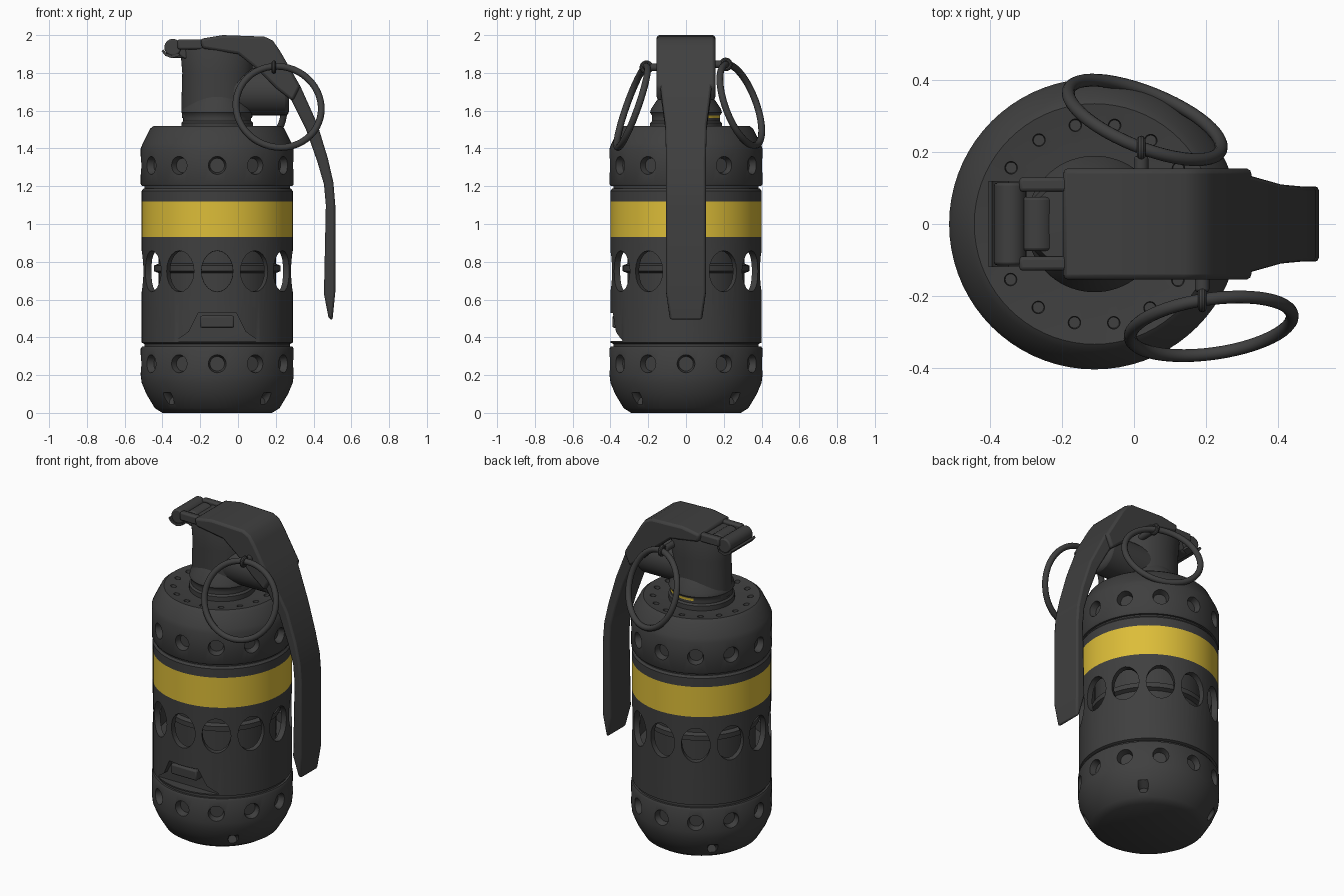
import bpy, bmesh
from math import pi, radians
from mathutils import Matrix, Vector

if "Cube" in bpy.data.objects:
    bpy.data.objects.remove(bpy.data.objects["Cube"])

CX = -0.11  # axis of the canister


def material(name, rgb):
    m = bpy.data.materials.new(name)
    m.use_nodes = True
    m.diffuse_color = (*rgb, 1)
    m.node_tree.nodes["Principled BSDF"].inputs["Base Color"].default_value = (*rgb, 1)
    return m


GREY = material("dark grey", (0.05, 0.05, 0.05))
YELLOW = material("yellow", (0.72, 0.51, 0.04))


def smooth(ob):
    bpy.ops.object.select_all(action='DESELECT')
    ob.select_set(True)
    bpy.context.view_layer.objects.active = ob
    bpy.ops.object.shade_smooth_by_angle(angle=radians(35))


def finish(name, bm, loc=(0, 0, 0), yellow=None, bevel=0):
    bmesh.ops.recalc_face_normals(bm, faces=bm.faces)
    if yellow:
        for f in bm.faces:
            f.material_index = int(yellow(f.calc_center_median()))
    me = bpy.data.meshes.new(name)
    bm.to_mesh(me)
    bm.free()
    me.materials.append(GREY)
    if yellow:
        me.materials.append(YELLOW)
    ob = bpy.data.objects.new(name, me)
    ob.location = loc
    bpy.context.collection.objects.link(ob)
    if bevel:
        mod = ob.modifiers.new("soft edges", 'BEVEL')
        mod.width, mod.segments = bevel, 2
    smooth(ob)
    return ob


def lathe(name, profile, closed=False, yellow=None, steps=72):
    bm = bmesh.new()
    vs = [bm.verts.new((r, 0, z)) for r, z in profile]
    pairs = list(zip(vs, vs[1:])) + ([(vs[-1], vs[0])] if closed else [])
    es = [bm.edges.new(p) for p in pairs]
    bmesh.ops.spin(bm, geom=vs + es, cent=(0, 0, 0), axis=(0, 0, 1),
                   angle=2 * pi, steps=steps)
    bmesh.ops.remove_doubles(bm, verts=bm.verts, dist=0.0005)
    return finish(name, bm, (CX, 0, 0), yellow)


def prism(name, outline, y0, y1, bevel=0):
    bm = bmesh.new()
    f = bm.faces.new([bm.verts.new((x, y0, z)) for x, z in outline])
    ext = bmesh.ops.extrude_face_region(bm, geom=[f])["geom"]
    bmesh.ops.translate(bm, vec=(0, y1 - y0, 0),
                        verts=[g for g in ext if isinstance(g, bmesh.types.BMVert)])
    return finish(name, bm, bevel=bevel)


def box(name, x0, x1, y0, y1, z0, z1, bevel=0.01):
    return prism(name, [(x0, z0), (x1, z0), (x1, z1), (x0, z1)], y0, y1, bevel)


def rod(name, a, b, r, bevel=0.008):
    a, b = Vector(a), Vector(b)
    turn = (b - a).to_track_quat('Z', 'Y').to_matrix().to_4x4()
    bm = bmesh.new()
    bmesh.ops.create_cone(bm, cap_ends=True, segments=28, radius1=r, radius2=r,
                          depth=(b - a).length,
                          matrix=Matrix.Translation((a + b) / 2) @ turn)
    return finish(name, bm, bevel=bevel)


def holes(bm, count, start, radius, z, size, depth, tall=1.0, tilt=90, taper=0.7):
    """Ring of cutter plugs; tilt 90 points outward, 0 points up."""
    for i in range(count):
        m = (Matrix.Rotation(radians(start) + 2 * pi * i / count, 4, 'Z')
             @ Matrix.Translation((0, -radius, z))
             @ Matrix.Rotation(radians(tilt), 4, 'X') @ Matrix.Diagonal((1, tall, 1, 1)))
        bmesh.ops.create_cone(bm, cap_ends=True, segments=20, radius1=size * taper,
                              radius2=size, depth=depth, matrix=m)


def cut(ob, cutter):
    cutter.hide_render = True
    mod = ob.modifiers.new("cut", 'BOOLEAN')
    mod.operation, mod.solver, mod.object = 'DIFFERENCE', 'EXACT', cutter
    bpy.context.view_layer.objects.active = ob
    bpy.ops.object.modifier_apply(modifier="cut")
    bpy.data.objects.remove(cutter)
    smooth(ob)


def cut_holes(ob, *rings):
    bm = bmesh.new()
    for ring in rings:
        holes(bm, **ring)
    cut(ob, finish("hole_cutter", bm, (CX, 0, 0)))


# Canister: base cup, pierced sleeve, inner core and top cap
base = lathe("base_cup", [(0, 0), (.29, 0), (.33, .025), (.375, .1), (.4, .16), (.405, .2),
                          (.405, .34), (.398, .352), (.385, .352), (.385, .38), (0, .38)])
cut_holes(base,
          dict(count=12, start=0, radius=.4, z=.26, size=.055, depth=.07),
          dict(count=4, start=45, radius=.36, z=.075, size=.035, depth=.06, tilt=65))

sleeve = lathe("sleeve", [(.385, .365), (.4, .372), (.4, .93), (.4, 1.12), (.4, 1.175),
                          (.39, 1.188), (.365, 1.188), (.365, .58), (.3, .57), (.3, .365)],
               closed=True,
               yellow=lambda c: .93 < c.z < 1.12 and c.xy.length > .385)
cut_holes(sleeve, dict(count=12, start=0, radius=.4, z=.75, size=.085, depth=.1,
                       tall=1.3, taper=.97))
cut(sleeve, prism("recess_cutter", [(-.33, .38), (.11, .38), (.04, .43), (-.01, .53),
                                    (-.21, .53), (-.26, .43)], -.5, -.335))
box("recess_step", -.2, -.02, -.39, -.32, .45, .515)

lathe("core", [(0, .37), (.31, .37), (.31, .74), (.335, .75), (.335, .78), (.31, .79),
               (.31, 1.18), (0, 1.18)])

cap = lathe("top_cap", [(0, 1.17), (.385, 1.17), (.385, 1.2), (.398, 1.2), (.405, 1.212),
                        (.405, 1.4), (.395, 1.425), (.355, 1.505), (.335, 1.52),
                        (.23, 1.505), (0, 1.505)])
cut_holes(cap,
          dict(count=12, start=0, radius=.4, z=1.31, size=.055, depth=.07),
          dict(count=16, start=11, radius=.28, z=1.52, size=.022, depth=.05, tilt=0))

# Fuze neck and head
lathe("neck_flange", [(0, 1.5), (.19, 1.5), (.19, 1.535), (.18, 1.545), (.18, 1.56),
                      (.18, 1.575), (.19, 1.59), (.185, 1.61), (.13, 1.69), (0, 1.69)],
      yellow=lambda c: 1.56 < c.z < 1.575 and c.y > .08 and c.x > -.06)
head = lathe("fuze_head", [(0, 1.56), (.185, 1.56), (.19, 1.62), (.185, 1.8),
                           (.195, 1.92), (.18, 1.96), (0, 1.965)])
head.scale.y = .75
rod("fuze_boss", (-.08, 0, 1.7), (.27, 0, 1.7), .125, .02)

# Lever: broad top cover and tapered handle strip
prism("lever_cover", [(-.2, 1.98), (-.08, 2), (.14, 1.992), (.185, 1.97), (.22, 1.92),
                      (.33, 1.73), (.29, 1.65), (.2, 1.72), (.1, 1.82), (0, 1.9),
                      (-.19, 1.93)], -.155, .155, .014)
stations = [  # outer x, z, inner x, z, half width
    (.23, 1.9, .17, 1.86, .15), (.33, 1.73, .27, 1.68, .135), (.42, 1.53, .36, 1.5, .11),
    (.475, 1.35, .42, 1.33, .105), (.505, 1.22, .455, 1.21, .105),
    (.515, 1.1, .465, 1.1, .105), (.515, .64, .455, .63, .105), (.5, .49, .48, .5, .085)]
bm = bmesh.new()
rows = [[bm.verts.new(p) for p in ((a, -w, b), (a, w, b), (c, w, d), (c, -w, d))]
        for a, b, c, d, w in stations]
for p, q in zip(rows, rows[1:]):
    for i in range(4):
        j = (i + 1) % 4
        bm.faces.new((p[i], p[j], q[j], q[i]))
bm.faces.new(rows[0])
bm.faces.new(rows[-1])
finish("lever_handle", bm, bevel=.012)

# Hinge at the back of the lever
rod("hinge_pin", (-.345, -.115, 1.935), (-.345, .115, 1.935), .045)
rod("hinge_saddle", (-.27, -.075, 1.925), (-.27, .075, 1.925), .05)
box("hinge_bridge", -.36, -.2, -.07, .07, 1.88, 1.95)
for side, y in (("right", -.11), ("left", .11)):
    box("hinge_arm_" + side, -.32, -.17, y - .02, y + .02, 1.925, 1.978)
prism("hinge_hook", [(-.405, 1.915), (-.385, 1.89), (-.35, 1.878), (-.31, 1.89),
                     (-.31, 1.905), (-.35, 1.893), (-.38, 1.905), (-.395, 1.925)],
      -.12, .12)

# Pull rings, each with a lug and a small eye
for side, centre, tilt, yaw, lug, s in (
        ("front", (.215, -.285, 1.62), 70.5, 8, (.19, 1.83), -1),
        ("back", (.03, .29, 1.63), 109.5, -22, (.02, 1.845), 1)):
    bpy.ops.mesh.primitive_torus_add(
        major_radius=.228, minor_radius=.018, major_segments=48, minor_segments=12,
        location=centre, rotation=(radians(tilt), 0, radians(yaw)))
    ring = bpy.context.object
    bpy.ops.mesh.primitive_torus_add(
        major_radius=.024, minor_radius=.012, major_segments=20, minor_segments=10,
        location=(lug[0], s * .21, lug[1]), rotation=(0, pi / 2, 0))
    eye = bpy.context.object
    for ob, name in ((ring, "pull_ring_"), (eye, "ring_eye_")):
        ob.name = name + side
        ob.data.materials.append(GREY)
        smooth(ob)
    rod("ring_lug_" + side, (lug[0], s * .08, lug[1]), (lug[0], s * .19, lug[1]), .02)
